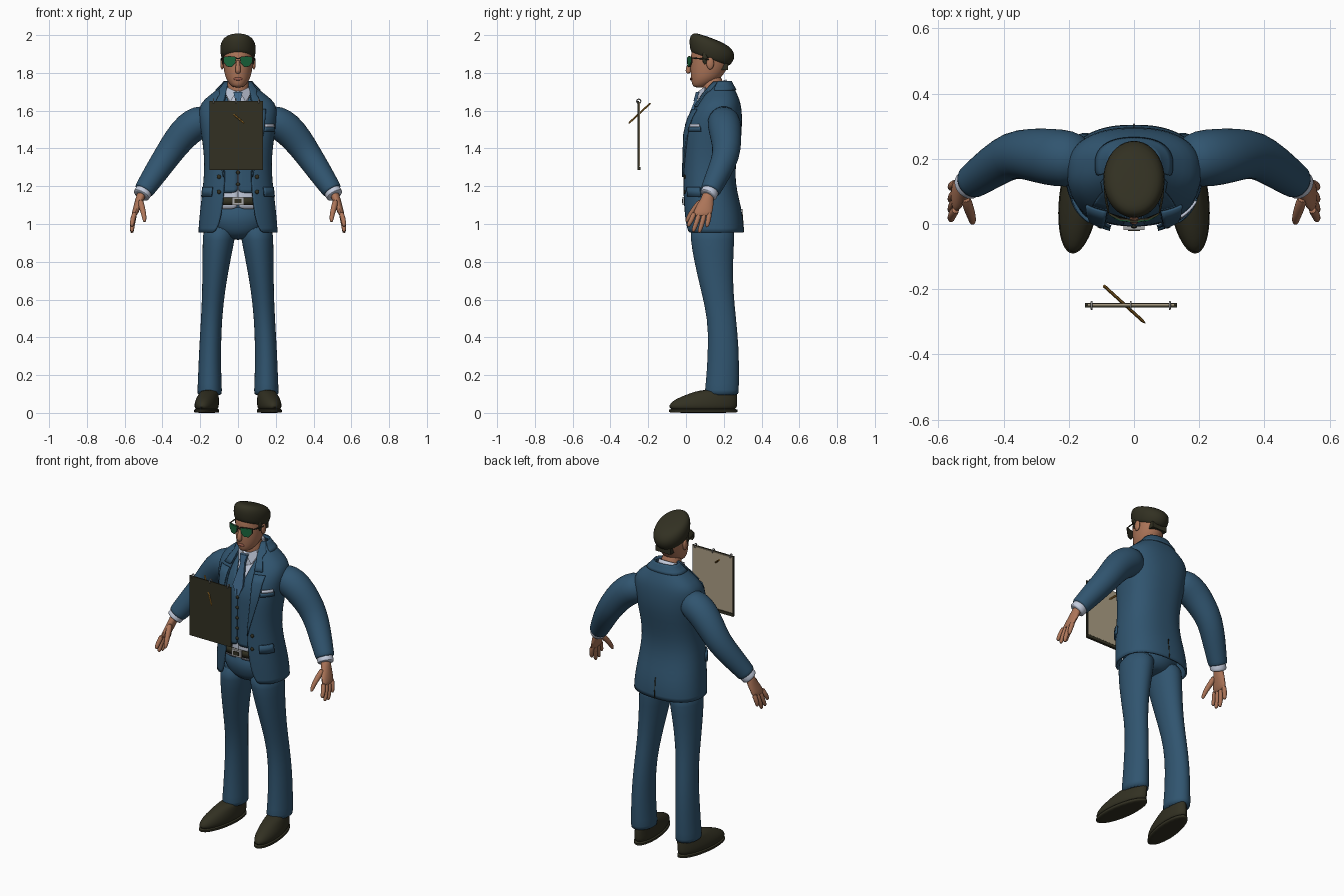
import bpy, bmesh, math
from mathutils import Vector, Matrix

if "Cube" in bpy.data.objects:
    bpy.data.objects.remove(bpy.data.objects["Cube"])


def material(name, r, g, b):
    m = bpy.data.materials.new(name)
    m.use_nodes = True
    m.diffuse_color = (r, g, b, 1)
    m.node_tree.nodes["Principled BSDF"].inputs["Base Color"].default_value = (r, g, b, 1)
    return m


SUIT = material("suit blue", .03, .09, .16)
SKIN = material("skin", .42, .18, .10)
DARK = material("dark brown", .032, .03, .016)
WHITE = material("shirt white", .55, .6, .72)
TAN = material("paper tan", .42, .35, .24)
GREEN = material("lens green", .01, .13, .045)
GOLD = material("pencil gold", .35, .17, .025)
METAL = material("metal grey", .4, .4, .4)
TIE = material("tie blue", .05, .13, .24)
LIP = material("lip", .33, .11, .075)


def finish(name, bm, mat, mirror=False, subdiv=0, thick=0, fix=True):
    """Turn a bmesh into a shaded object with its modifiers."""
    if fix:
        bmesh.ops.recalc_face_normals(bm, faces=bm.faces)
    me = bpy.data.meshes.new(name)
    bm.to_mesh(me)
    bm.free()
    me.materials.append(mat)
    ob = bpy.data.objects.new(name, me)
    bpy.context.collection.objects.link(ob)
    if subdiv:
        mod = ob.modifiers.new("smooth", "SUBSURF")
        mod.levels = mod.render_levels = subdiv
    if thick:
        mod = ob.modifiers.new("thickness", "SOLIDIFY")
        mod.thickness, mod.offset = thick, -1
    if mirror:
        ob.modifiers.new("mirror", "MIRROR").use_mirror_merge = False
    bpy.context.view_layer.objects.active = ob
    ob.select_set(True)
    bpy.ops.object.shade_smooth_by_angle(angle=math.radians(45))
    ob.select_set(False)
    return ob


def skin_rings(rings, closed=True, caps=True):
    """Bridge consecutive rings of points with quads."""
    bm = bmesh.new()
    rows = [[bm.verts.new(p) for p in ring] for ring in rings]
    n = len(rows[0])
    for a, b in zip(rows, rows[1:]):
        for i in range(n if closed else n - 1):
            j = (i + 1) % n
            bm.faces.new((a[i], a[j], b[j], b[i]))
    if caps:
        bm.faces.new(rows[0][::-1])
        bm.faces.new(rows[-1])
    return bm


def loft(name, rows, mat, mirror=False, tilt=0, shear=0, sides=20, caps=True, thick=0):
    """Stack level ellipses given as (z, centre x, half width, front y, back y)."""
    rings = []
    for z, cx, rx, yf, yb in rows:
        ring = []
        for i in range(sides):
            t = math.tau * i / sides
            dy = -(yb - yf) / 2 * math.cos(t)
            y = (yf + yb) / 2 + dy
            ring.append((cx + rx * math.sin(t) - shear * (y - .1), y, z + tilt * dy))
        rings.append(ring)
    return finish(name, skin_rings(rings, caps=caps), mat, mirror, 1, thick, caps)


def tube(name, path, mat, mirror=False, sides=12, subdiv=1):
    """Sweep circles along (x, y, z, radius) points."""
    pts = [Vector(p[:3]) for p in path]
    rings = []
    for i, p in enumerate(pts):
        d = pts[min(i + 1, len(pts) - 1)] - pts[max(i - 1, 0)]
        q = Vector((0, 0, -1)).rotation_difference(d)
        rings.append([p + q @ (path[i][3] * Vector((math.cos(a), math.sin(a), 0)))
                      for a in (math.tau * k / sides for k in range(sides))])
    return finish(name, skin_rings(rings), mat, mirror, subdiv)


def box(name, lo, hi, mat):
    bm = bmesh.new()
    lo, hi = Vector(lo), Vector(hi)
    bmesh.ops.create_cube(bm, size=1, matrix=Matrix.Translation((lo + hi) / 2) @ Matrix.Diagonal((*(hi - lo), 1)))
    return finish(name, bm, mat)


def ball(name, centre, radii, mat, mirror=False):
    bm = bmesh.new()
    bmesh.ops.create_uvsphere(bm, u_segments=16, v_segments=10, radius=1,
                              matrix=Matrix.Translation(centre) @ Matrix.Diagonal((*radii, 1)))
    return finish(name, bm, mat, mirror)


def plate(name, outline, mat, depth=.006, mirror=False):
    """Flat outline of (x, y, z) points, extruded backwards."""
    rings = [[(x, y + d, z) for x, y, z in outline] for d in (0, depth)]
    return finish(name, skin_rings(rings), mat, mirror)


# Torso cross sections: height, half width, front y, back y, front opening
TORSO = [(.955, .21, -.008, .305, .125), (1.0, .208, -.012, .305, .10), (1.08, .2, -.018, .295, .085),
         (1.17, .19, -.02, .27, .075), (1.27, .178, -.02, .258, .07), (1.37, .18, -.02, .272, .08),
         (1.48, .195, -.018, .295, .09), (1.56, .207, .005, .298, .085), (1.62, .207, .04, .293, .08),
         (1.66, .18, .07, .283, .07), (1.7, .125, .095, .265, .06), (1.735, .085, .125, .247, .052),
         (1.755, .07, .145, .235, .047)]
POWER = 2.4


def section(z):
    for a, b in zip(TORSO, TORSO[1:]):
        if z <= b[0]:
            f = max(0, (z - a[0]) / (b[0] - a[0]))
            return [u + f * (v - u) for u, v in zip(a, b)]
    return TORSO[-1]


def angle(z, x):
    return math.asin(min(1, max(0, x) / section(z)[1]) ** (POWER / 2))


def point(z, t, off):
    _, rx, yf, yb, _ = section(z)
    s, c = math.sin(t), math.cos(t)
    e = 2 / POWER
    return ((rx + off) * math.copysign(abs(s) ** e, s),
            (yf + yb) / 2 - ((yb - yf) / 2 + off) * math.copysign(abs(c) ** e, c), z)


def shell(name, zs, off, lo, hi, mat, thick=.008, n=32, mirror=False, subdiv=1):
    """Open sheet that follows the torso between two angle rules."""
    rings = [[point(z, lo(z) + (hi(z) - lo(z)) * i / n, off) for i in range(n + 1)] for z in zs]
    return finish(name, skin_rings(rings, False, False), mat, mirror, subdiv, thick, False)


def steps(a, b, n):
    return [a + (b - a) * i / n for i in range(n + 1)]


def opening(z):
    return angle(z, section(z)[4])


def vest_gap(z):
    return angle(z, max(.002, (z - 1.47) * .3))


# Clothing layers
shell("shirt", steps(1.08, 1.72, 12), -.024, lambda z: 0, lambda z: math.tau, WHITE)
shell("vest", steps(1.165, 1.68, 14), -.012, vest_gap, lambda z: math.tau - vest_gap(z), SUIT)
shell("jacket", [r[0] for r in TORSO], 0, opening, lambda z: math.tau - opening(z), SUIT, .01, 40)
shell("belt", [1.1, 1.14], -.012, lambda z: 0, lambda z: math.tau, DARK, subdiv=0)
shell("lapel", steps(1.25, 1.61, 8), .008, opening,
      lambda z: angle(z, section(z)[4] + .005 + .16 * (z - 1.25)), SUIT, .008, 6, True, 0)
shell("collar_lapel", steps(1.625, 1.755, 6), .009, opening,
      lambda z: opening(z) + (.25 if z < 1.7 else .5), SUIT, .009, 6, True, 0)
shell("back_collar", [1.71, 1.735, 1.757], .007, lambda z: 1.2, lambda z: math.tau - 1.2, SUIT)
shell("hip_pocket_flap", [1.145, 1.195], .009, lambda z: .72, lambda z: 1.3, SUIT, .01, 8, True, 0)
shell("breast_pocket", [1.49, 1.515], .007, lambda z: angle(z, .135), lambda z: angle(z, .188), SUIT, .008, 6, False, 0)
shell("pocket_square", [1.513, 1.53], .008, lambda z: angle(z, .14), lambda z: angle(z, .186), WHITE, .008, 6, False, 0)
shell("back_vent", [.957, 1.08], .003, lambda z: math.pi - .004, lambda z: math.pi + .004, DARK, .003, 2, False, 0)
box("belt_buckle", (-.032, -.018, 1.1), (.032, -.004, 1.142), METAL)
box("buckle_inset", (-.018, -.022, 1.11), (.018, -.016, 1.132), DARK)
for z in steps(1.21, 1.46, 4):
    ball("vest_button", (0, section(z)[2] + .012, z), (.01, .006, .01), DARK)
for z in (1.17, 1.25):
    ball("jacket_button", point(z, angle(z, .1), .002), (.011, .006, .011), DARK, True)

# Trousers and shoes
loft("trouser_seat", [(.915, 0, .06, .08, .21), (.95, 0, .13, .03, .25), (1.0, 0, .175, .012, .265),
                      (1.115, 0, .175, .0, .255)], SUIT)
loft("trouser_leg", [(.09, .15, .066, .098, .28), (.11, .15, .066, .098, .28), (.2, .15, .062, .108, .282),
                     (.35, .148, .058, .116, .28), (.5, .14, .056, .114, .266), (.65, .129, .061, .078, .25),
                     (.8, .115, .074, .042, .25), (.92, .102, .086, .022, .257), (1.0, .095, .09, .02, .26)],
     SUIT, True)
loft("shoe", [(.012, .165, .054, -.08, .262), (.03, .165, .061, -.093, .272), (.05, .165, .062, -.088, .274),
              (.075, .163, .058, -.055, .274), (.1, .16, .051, .01, .272), (.125, .157, .045, .08, .268)],
     DARK, True, shear=.12)
loft("shoe_sole", [(0, .165, .061, -.088, .272), (.004, .165, .064, -.094, .276), (.018, .165, .064, -.094, .276),
                   (.021, .165, .06, -.09, .272)], DARK, True, shear=.12)

# Arms and hands
tube("sleeve", [(.14, .19, 1.56, .07), (.2, .2, 1.543, .09), (.26, .206, 1.508, .089), (.32, .214, 1.44, .081),
                (.372, .215, 1.365, .073), (.43, .178, 1.28, .066), (.48, .142, 1.205, .057),
                (.498, .13, 1.178, .054), (.501, .128, 1.173, .05)], SUIT, True, 18)
tube("shirt_cuff", [(.488, .135, 1.19, .046), (.503, .125, 1.168, .047), (.512, .118, 1.152, .047),
                    (.514, .116, 1.149, .042)], WHITE, True, 16)
loft("palm", [(1.175, .506, .026, .09, .148), (1.14, .517, .025, .082, .148), (1.1, .53, .022, .055, .147),
              (1.06, .545, .018, .036, .14), (1.04, .55, .013, .035, .135)], SKIN, True, sides=14)
for label, y0, y1, z1 in (("index", .046, .014, .985), ("middle", .073, .04, .957),
                          ("ring", .1, .072, .952), ("little", .125, .112, .982)):
    tube(label + "_finger", [(.545, y0, 1.065, .015), (.558, (y0 + y1) / 2, (1.06 + z1) / 2, .014),
                             (.562, y1, z1 + .012, .012), (.561, y1 - .002, z1, .006)], SKIN, True, 10)
tube("thumb", [(.518, .085, 1.13, .017), (.508, .05, 1.085, .017), (.498, .022, 1.05, .014),
               (.495, .006, 1.02, .011), (.495, .002, 1.01, .005)], SKIN, True, 10)

# Neck, collar and tie
tube("neck", [(0, .155, 1.62, .062), (0, .145, 1.7, .058), (0, .135, 1.8, .058)], SKIN, sides=18)
loft("shirt_collar", [(1.64, 0, .085, .07, .24), (1.69, 0, .074, .07, .226), (1.735, 0, .066, .078, .215)],
     WHITE, tilt=.45, caps=False, thick=.006)
plate("collar_point", [(.008, .062, 1.7), (.042, .066, 1.645), (.066, .098, 1.69), (.058, .098, 1.725)], WHITE, mirror=True)
plate("tie_knot", [(-.024, .052, 1.698), (-.014, .04, 1.652), (.014, .04, 1.652), (.024, .052, 1.698)], TIE, .02)
plate("tie_blade", [(-.013, .046, 1.655), (-.034, -.004, 1.53), (0, -.008, 1.45), (.034, -.004, 1.53), (.013, .046, 1.655)], TIE, .014)

# Head and hair
loft("head", [(1.722, 0, .022, .045, .09), (1.735, 0, .04, .032, .13), (1.76, 0, .06, .028, .17),
              (1.79, 0, .071, .024, .2), (1.83, 0, .078, .022, .222), (1.87, 0, .082, .024, .235),
              (1.92, 0, .082, .026, .235), (1.955, 0, .068, .05, .21), (1.97, 0, .04, .09, .17)], SKIN)
loft("hair", [(1.868, 0, .076, .035, .218), (1.876, 0, .086, .024, .232), (1.9, 0, .094, .018, .25),
              (1.93, 0, .097, .016, .26), (1.958, 0, .091, .022, .252), (1.978, 0, .076, .04, .225),
              (1.99, 0, .04, .07, .17)], DARK, tilt=-.36)
box("nape_hair", (-.05, .17, 1.815), (.05, .222, 1.85), DARK)
ball("sideburn", (.08, .1, 1.88), (.007, .014, .035), DARK, True)
ball("ear", (.084, .128, 1.85), (.01, .02, .032), SKIN, True)
tube("nose", [(0, .028, 1.87, .009), (0, .018, 1.84, .012), (0, .009, 1.812, .016), (0, .018, 1.797, .014)], SKIN)
ball("lips", (0, .027, 1.768), (.025, .006, .008), LIP)

# Sunglasses
LENS = [(.012, .006, 1.882), (.045, .01, 1.886), (.074, .026, 1.882), (.073, .026, 1.856),
        (.058, .016, 1.836), (.034, .008, 1.834), (.017, .006, 1.852)]
plate("lens", LENS, GREEN, .006, True)
plate("lens_frame", [(.044 + (x - .044) * 1.12, y + .003, 1.861 + (z - 1.861) * 1.12) for x, y, z in LENS], DARK, .006, True)
tube("glasses_arm", [(.076, .027, 1.878, .004), (.088, .08, 1.876, .004), (.09, .13, 1.87, .004)], DARK, True, 8)
box("glasses_bridge", (-.014, .004, 1.873), (.014, .01, 1.88), DARK)

# Floating clipboard with rings and pencil
box("board", (-.15, -.257, 1.285), (.132, -.25, 1.65), DARK)
box("paper", (-.143, -.25, 1.305), (.125, -.244, 1.646), TAN)
box("board_bottom_lip", (-.15, -.257, 1.285), (.132, -.242, 1.303), DARK)
for x in (-.13, -.01, .11):
    loop = [(x, -.25 + .011 * math.cos(a), 1.65 + .011 * math.sin(a)) for a in steps(0, math.tau, 16)]
    tube("binder_ring", [(*p, .003) for p in loop], METAL, sides=8, subdiv=0)
tube("pencil", [(-.092, -.19, 1.638, .005), (.026, -.297, 1.539, .005), (.035, -.305, 1.531, .001)],
     GOLD, sides=6, subdiv=0)
